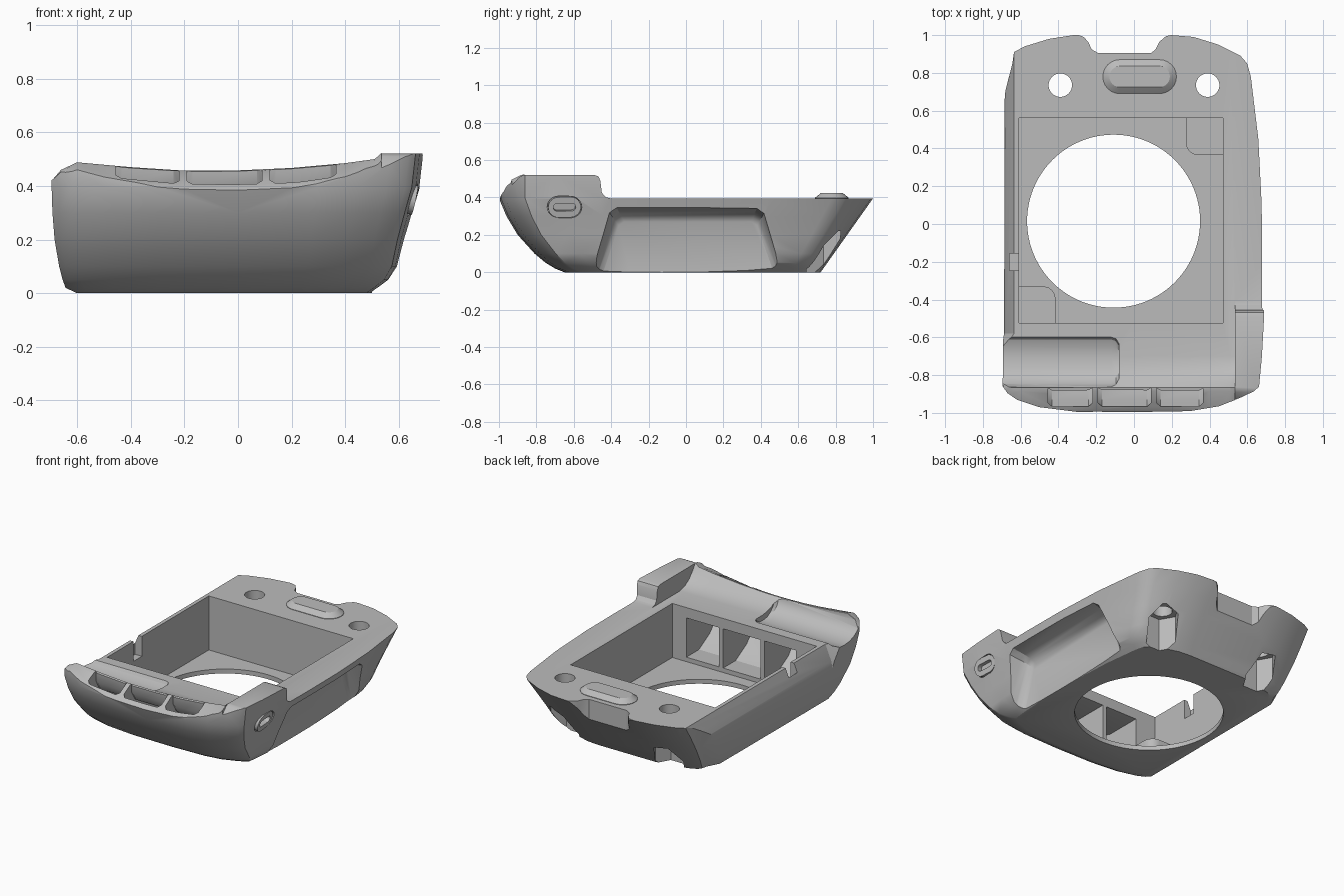
import bpy, bmesh
from math import sin, cos, pi, radians
from mathutils import Matrix

if "Cube" in bpy.data.objects:
    bpy.data.objects.remove(bpy.data.objects["Cube"])

grey = bpy.data.materials.new("plain_grey")
grey.use_nodes = True
grey.diffuse_color = (0.5, 0.5, 0.5, 1)
grey.node_tree.nodes["Principled BSDF"].inputs["Base Color"].default_value = (0.5, 0.5, 0.5, 1)


def loft(name, rings):
    """Closed solid through rings of equal point count."""
    bm = bmesh.new()
    loops = [[bm.verts.new(p) for p in ring] for ring in rings]
    n = len(loops[0])
    for a, b in zip(loops, loops[1:]):
        for i in range(n):
            j = (i + 1) % n
            bm.faces.new((a[i], a[j], b[j], b[i]))
    bm.faces.new(loops[0][::-1])
    bm.faces.new(loops[-1])
    bmesh.ops.recalc_face_normals(bm, faces=bm.faces)
    mesh = bpy.data.meshes.new(name)
    bm.to_mesh(mesh)
    bm.free()
    mesh.materials.append(grey)
    ob = bpy.data.objects.new(name, mesh)
    bpy.context.collection.objects.link(ob)
    return ob


def along_z(name, pts, z0, z1):
    return loft(name, [[(x, y, z) for x, y in pts] for z in (z0, z1)])


def along_x(name, pts, x0, x1):
    return loft(name, [[(x, y, z) for y, z in pts] for x in (x0, x1)])


def rect(x0, x1, y0, y1):
    return [(x0, y0), (x1, y0), (x1, y1), (x0, y1)]


def circle(cx, cy, r, n):
    return [(cx + r * cos(2 * pi * i / n), cy + r * sin(2 * pi * i / n)) for i in range(n)]


def stadium(cx, cy, hw, hh, n=12):
    pts = []
    for side in (0, 1):
        c = (hw - hh) * (1 - 2 * side)
        for i in range(n + 1):
            a = -pi / 2 + pi * i / n + pi * side
            pts.append((cx + c + hh * cos(a), cy + hh * sin(a)))
    return pts


def activate(ob):
    bpy.ops.object.select_all(action='DESELECT')
    ob.select_set(True)
    bpy.context.view_layer.objects.active = ob


def cut(ob, cutter):
    mod = ob.modifiers.new("cut", 'BOOLEAN')
    mod.operation = 'DIFFERENCE'
    mod.solver = 'EXACT'
    mod.object = cutter
    activate(ob)
    bpy.ops.object.modifier_apply(modifier=mod.name)
    bpy.data.objects.remove(cutter)


def smooth(ob, angle=28):
    activate(ob)
    bpy.ops.object.shade_smooth_by_angle(angle=radians(angle))


# Body: plan outline lofted upwards with its own taper on each side
outline = [(-.695, -.86), (-.67, -.895), (-.62, -.93), (-.5, -.97), (-.3, -.995), (0, -1),
           (.3, -.99), (.45, -.965), (.56, -.92), (.63, -.885), (.655, -.86), (.67, -.7),
           (.683, -.46), (.685, -.2), (.683, .1), (.665, .45), (.625, .78), (.605, .85),
           (.57, .89), (.45, .95), (.32, .99), (.2, 1), (-.32, 1), (-.45, .98), (-.58, .94),
           (-.635, .91), (-.645, .86), (-.69, .75), (-.695, -.5)]
# height, front, left and right reach
levels = [(0, .65, .6, .5), (.02, .7, .643, .53), (.05, .75, .654, .57), (.1, .81, .667, .6),
          (.2, .9, .684, .622), (.3, .96, .692, .65), (.395, 1, .695, .678), (.56, 1, .695, .697)]
rings = []
for z, front, left, right in levels:
    back = min(1, .72 + .709 * z)
    rings.append([(x * (left / .695 if x < 0 else right / .685),
                   y * (front if y < 0 else back), z) for x, y in outline])
body = loft("main_body", rings)

# Deck and sagging front ridge: x, ridge height, front edge height
stations = [(-.76, .40, .38), (-.69, .425, .41), (-.66, .46, .43), (-.6, .488, .43),
            (-.4, .47, .407), (-.2, .457, .388), (0, .458, .386), (.2, .467, .392),
            (.4, .485, .42), (.51, .5, .45), (.535, .523, .46)]
rings = []
for x, r, c in stations:
    d = r - .395
    prof = [(1.3, .395), (-.7, .395), (-.75, .395 + d * .1), (-.8, .395 + d * .35),
            (-.84, .395 + d * .72), (-.865, r), (-.885, r - .004), (-.985, c + .008),
            (-1.0, c - .006), (-1.2, c - .02), (-1.2, .8), (1.3, .8)]
    rings.append([(x, y, z) for y, z in prof])
cut(body, loft("deck_cutter", rings))

# Raised corner block
block = [(1.3, .395), (-.405, .395), (-.43, .402), (-.45, .425), (-.458, .49), (-.468, .512),
         (-.49, .52), (-.87, .52), (-.89, .51), (-1, .395), (-1.2, .2), (-1.2, .8), (1.3, .8)]
cut(body, along_x("block_cutter", block, .535, .9))

# Finger scoop behind the ridge
scoop = [(-.595, .40), (-.612, .378), (-.65, .362), (-.7, .358), (-.76, .364), (-.81, .385),
         (-.845, .415), (-.862, .455), (-.865, .6), (-.595, .6)]
cut(body, loft("scoop_cutter", [[(x, -.73 + (y + .73) * k, z) for y, z in scoop]
                                for x, k in ((-.9, 1), (-.12, 1), (-.095, .93), (-.08, .75))]))

# Sloping shoulder along the left side
shoulder = [(-.635, .396), (-.635, .6), (-.8, .6), (-.8, .2), (-.695, .2), (-.68, .29)]
cut(body, loft("shoulder_cutter", [[(x - o, y, z) for x, z in shoulder]
                                   for y, o in ((-.67, .06), (-.58, 0), (1.1, 0))]))

# Square well, round window, side notch
cut(body, along_z("well_cutter", rect(-.61, .47, -.525, .56), .03, .9))
cut(body, along_z("window_cutter", circle(-.108, .015, .458, 96), -.2, .3))
cut(body, along_z("notch_cutter", rect(-.66, -.6, -.245, -.155), .26, .9))

# Three air ducts from the front chamfer into the well
duct = [(-.5, .06), (-.5, .325), (-.78, .325), (-.84, .345), (-.875, .4), (-.893, .6),
        (-.965, .6), (-.965, .385), (-.93, .32), (-.87, .22), (-.78, .125), (-.66, .06)]
for x0, x1 in ((-.455, -.22), (-.19, .09), (.12, .365)):
    cut(body, loft("duct_cutter", [[(x, -.7 + (y + .7) * k if y < -.7 else y, z) for y, z in duct]
                                   for x, k in ((x0, .93), (x0 + .02, 1), (x1 - .02, 1), (x1, .93))]))

# Flared recess on the right side
inner = [(-.46, -.06), (-.36, .25), (-.33, .27), (.35, .27), (.38, .25), (.49, -.06)]
outer = [(-.55, -.06), (-.41, .32), (-.37, .345), (.38, .345), (.42, .32), (.56, -.06)]
steps = [(.5, 0), (.512, .3), (.535, .55), (.58, .75), (.66, 1), (.85, 1)]
cut(body, loft("recess_cutter", [[(x, a[0] + (b[0] - a[0]) * t, a[1] + (b[1] - a[1]) * t)
                                  for a, b in zip(inner, outer)] for x, t in steps]))

# Notch in the back edge
back_notch = [(-.33, 1.2), (-.3, 1.002), (-.265, .99), (-.24, .96), (-.225, .925), (-.19, .905),
              (.09, .905), (.115, .925), (.135, .965), (.17, .995), (.21, 1.002), (.22, 1.2)]
cut(body, along_z("back_notch_cutter", back_notch, -.2, .9))

# Screw holes with hexagonal nut pockets
for sx in (-1, 1):
    cut(body, along_z("screw_cutter", circle(sx * .39, .735, .062, 40), -.2, .9))
    cut(body, along_z("nut_cutter", circle(sx * .39, .735, .105, 6), -.2, .22))

# Socket for the side button
tilt = Matrix.Translation((.645, -.65, .35)) @ Matrix.Rotation(radians(12), 4, 'Y') \
    @ Matrix.Rotation(radians(4), 4, 'Z')


def side_pill(name, hw, hh, x0, x1):
    ob = along_x(name, stadium(0, 0, hw, hh), x0, x1)
    ob.data.transform(tilt)
    return ob


cut(body, side_pill("socket_cutter", .092, .06, -.03, .1))
smooth(body)

button = side_pill("side_button_ring", .088, .056, -.04, .012)
cut(button, side_pill("button_slot_cutter", .06, .021, -.02, .1))
smooth(button)

# Raised pill on the deck
pill = loft("deck_pill", [[(x, y, z) for x, y in stadium(.03, .78, w, h)]
                          for z, w, h in ((.38, .195, .09), (.398, .195, .09),
                                          (.42, .168, .063), (.425, .16, .056))])
smooth(pill)

# Corner pads inside the well
for name, cx, cy, s in (("front_corner_pad", -.61, -.525, 1), ("back_corner_pad", .47, .56, -1)):
    pts = [(0, 0), (.195, 0), (.195, .13)]
    pts += [(.13 + .065 * cos(a), .13 + .065 * sin(a)) for a in (pi / 8, pi / 4, 3 * pi / 8)]
    pts += [(.13, .195), (0, .195)]
    pad = along_z(name, [(cx + s * x, cy + s * y) for x, y in pts], .025, .1)
    smooth(pad)
